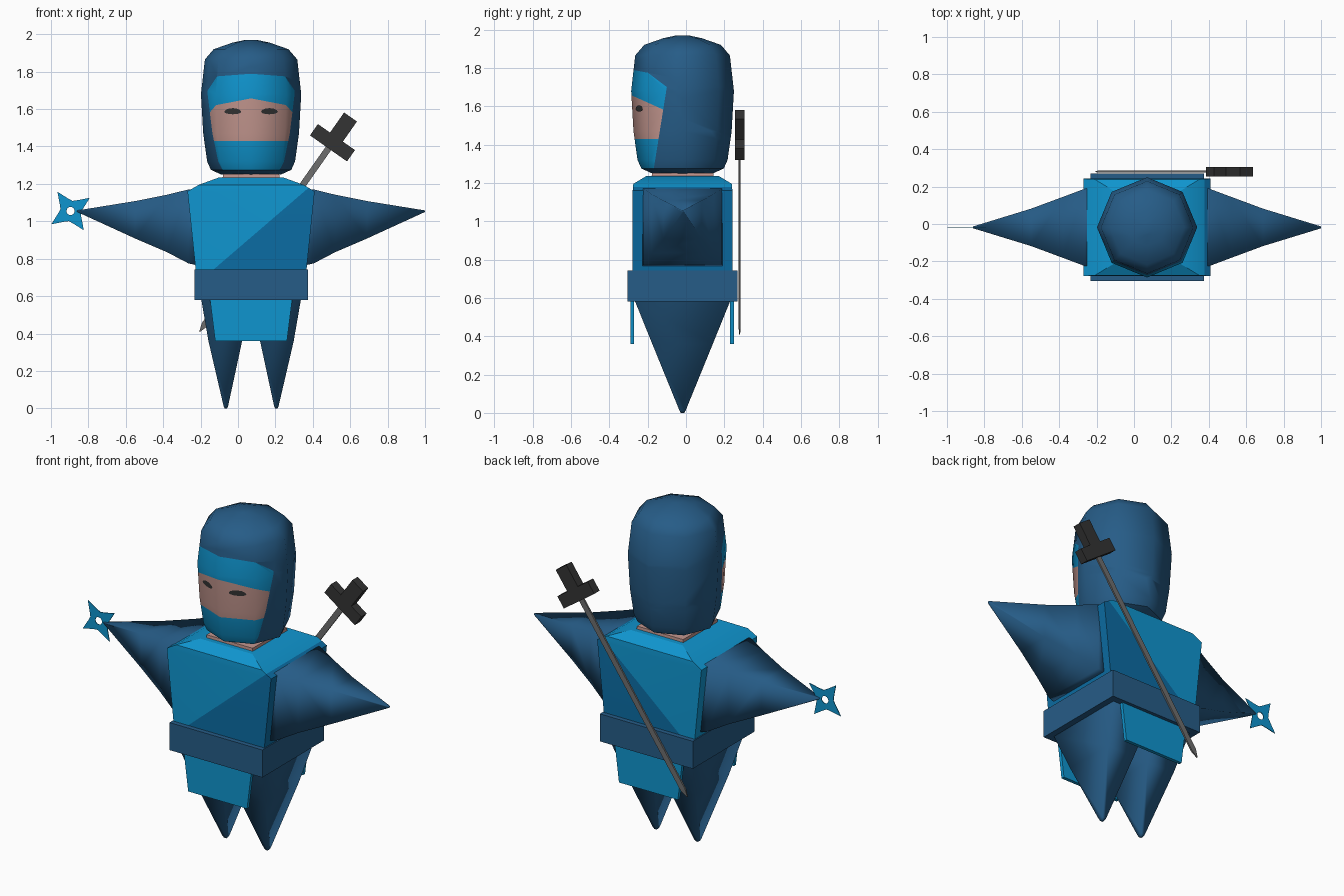
import bpy, bmesh, math
from mathutils import Vector
from mathutils.bvhtree import BVHTree

if "Cube" in bpy.data.objects:
    bpy.data.objects.remove(bpy.data.objects["Cube"])

CX, CY = 0.07, -0.018  # body centre line


def material(name, hexcode):
    m = bpy.data.materials.new(name)
    srgb = [int(hexcode[i:i + 2], 16) / 255 for i in (0, 2, 4)]
    m.diffuse_color = [((c + 0.055) / 1.055) ** 2.4 for c in srgb] + [1]
    m.use_nodes = True
    m.node_tree.nodes["Principled BSDF"].inputs["Base Color"].default_value = m.diffuse_color
    return m


NAVY = material("dark_blue_cloth", "265C87")
BRIGHT = material("bright_blue_cloth", "0F95CF")
MID = material("mid_blue_cloth", "0B6CA3")
SKIN = material("skin", "C4978F")
BLACK = material("black_grip", "333333")
STEEL = material("grey_steel", "6E6E6E")


def finish(name, bm, mats, angle=None):
    bmesh.ops.recalc_face_normals(bm, faces=bm.faces)
    me = bpy.data.meshes.new(name)
    bm.to_mesh(me)
    bm.free()
    ob = bpy.data.objects.new(name, me)
    bpy.context.collection.objects.link(ob)
    for m in mats:
        me.materials.append(m)
    if angle:
        bpy.ops.object.select_all(action='DESELECT')
        ob.select_set(True)
        bpy.context.view_layer.objects.active = ob
        bpy.ops.object.shade_smooth_by_angle(angle=math.radians(angle))
    return ob


def loft(rings):
    """Skin a stack of equal-length rings and cap both ends."""
    bm = bmesh.new()
    vs = [[bm.verts.new(p) for p in r] for r in rings]
    n = len(vs[0])
    for a, b in zip(vs, vs[1:]):
        for i in range(n):
            j = (i + 1) % n
            bm.faces.new((a[i], a[j], b[j], b[i]))
    bm.faces.new(vs[0])
    bm.faces.new(vs[-1])
    return bm


def rect(x, y, z, hx, hy):
    return [(x + sx * hx, y + sy * hy, z) for sx, sy in ((-1, -1), (1, -1), (1, 1), (-1, 1))]


def cut(bm, co, no):
    bmesh.ops.bisect_plane(bm, geom=bm.verts[:] + bm.edges[:] + bm.faces[:],
                           plane_co=co, plane_no=no)


# Head: eight-sided hood with the face opening cut into it
profile = [(1.25, .16), (1.275, .215), (1.32, .235), (1.47, .256), (1.68, .268),
           (1.865, .247), (1.92, .2), (1.955, .1), (1.97, .03)]
head = loft([[(CX + r * math.cos(k * math.pi / 4), CY + r * math.sin(k * math.pi / 4), z)
              for k in range(8)] for z, r in profile])
# each rule: value of y or z limit along the other axis
brim_a = lambda y: 1.79 - .19 * (y + .28)
brim_b = lambda y: 1.70 - .75 * (y + .10)
brow = lambda y: 1.655 - .45 * (y + .28)
edge = lambda z: -.10 + .16 * (z - 1.7)
for f, slope in ((brim_a, .19), (brim_b, .75), (brow, .45)):
    cut(head, (0, 0, f(0)), (0, slope, 1))
cut(head, (0, edge(0), 0), (0, 1, -.16))
for z in (1.43, 1.275):
    cut(head, (0, 0, z), (0, 0, 1))
for f in head.faces:
    c = f.calc_center_median()
    if c.y < edge(c.z) and 1.275 < c.z < min(brim_a(c.y), brim_b(c.y)):
        f.material_index = 2 if 1.43 < c.z < brow(c.y) else 1
tree = BVHTree.FromBMesh(head)
finish("head", head, [NAVY, BRIGHT, SKIN], 50)

# Eyes: thin plates laid on the face
for side in (-1, 1):
    bm = bmesh.new()
    ring = []
    for k in range(12):
        t = k * math.tau / 12
        x = CX + side * .098 + .045 * math.cos(t)
        z = 1.585 + (.02 if math.sin(t) > 0 else .013) * math.sin(t)
        hit = tree.ray_cast(Vector((x, -2, z)), Vector((0, 1, 0)))[0]
        ring.append(bm.verts.new((x, hit.y - .004, z)))
    bm.faces.new(ring)
    ob = finish("eye_left" if side < 0 else "eye_right", bm, [BLACK])
    if ob.data.polygons[0].normal.y > 0:
        ob.data.flip_normals()

# Neck
finish("neck", loft([rect(CX, CY, 1.15, .16, .165), rect(CX, CY, 1.252, .15, .16)]), [SKIN])

# Torso: wrapped jacket, darker below the diagonal overlap
torso = loft([rect(CX, CY, z, hx, hy) for z, hx, hy in
              ((.70, .292, .26), (1.16, .34, .26), (1.195, .28, .257), (1.235, .17, .19))])
wrap = lambda x: 1.19 + .86 * (x - .39)
cut(torso, (0, 0, wrap(0)), (-.86, 0, 1))
for f in torso.faces:
    c = f.calc_center_median()
    f.material_index = int(c.z < wrap(c.x))
finish("torso", torso, [BRIGHT, MID], 30)

# Belt
finish("belt", loft([rect(CX, CY, z, .303, .2875) for z in (.58, .742)]), [NAVY])

# Sleeves and legs: tapering four-sided spikes
for side, label in ((-1, "left"), (1, "right")):
    rings = [[(CX + side * d, CY + sy * h, z) for sy, z in ((-1, lo), (1, lo), (1, hi), (-1, hi))]
             for d, lo, hi, h in ((.29, .765, 1.172, .21), (.335, .775, 1.17, .206),
                                  (.45, .835, 1.142, .163), (.62, .908, 1.108, .1),
                                  (.93, 1.05, 1.058, .005))]
    finish("sleeve_" + label, loft(rings), [NAVY], 100)
    rings = [rect(CX + side * x, CY, z, hx, hy) for z, x, hx, hy in
             ((.62, .135, .134, .26), (.58, .135, .131, .247),
              (.36, .138, .09, .158), (.012, .135, .012, .016), (0, .135, .007, .009))]
    finish("leg_" + label, loft(rings), [NAVY], 100)

# Apron flaps, front and back
for y, label in ((-.28, "front"), (.24, "back")):
    finish("apron_" + label, loft([rect(CX, y, .36, .192, .01), rect(CX, y, .60, .222, .01)]), [BRIGHT])

# Sword slung across the back, described along its own axis
origin = Vector((.505, .28, 1.42))
along = Vector((.575, 0, .818))
across = Vector((.818, 0, -.575))


def sword_part(name, sections, mat):
    """sections: (distance along, half width, half depth)"""
    finish(name, loft([[origin + along * d + across * (sx * w) + Vector((0, sy * h, 0))
                        for sx, sy in ((-1, -1), (1, -1), (1, 1), (-1, 1))]
                       for d, w, h in sections]), [mat])


sword_part("sword_blade", ((-1.235, .002, .002), (-1.19, .017, .005), (0, .017, .005)), STEEL)
sword_part("sword_guard", ((-.037, .121, .025), (.037, .121, .025)), BLACK)
sword_part("sword_handle", ((.03, .042, .025), (.168, .042, .025)), BLACK)

# Throwing star with a round hole, held at the left sleeve tip
radii = (.125, .069, .055, .069)
bm = bmesh.new()
layers = []
for y in (CY - .002, CY + .002):
    for hole in (False, True):
        layers.append([])
        for k in range(16):
            r = .022 if hole else radii[k % 4]
            t = math.radians(34.5) + k * math.tau / 16
            layers[-1].append(bm.verts.new((-.895 + r * math.cos(t), y, 1.055 + r * math.sin(t))))
for a, b in ((0, 1), (1, 3), (3, 2), (2, 0)):
    for i in range(16):
        j = (i + 1) % 16
        bm.faces.new((layers[a][i], layers[a][j], layers[b][j], layers[b][i]))
finish("throwing_star", bm, [BRIGHT])
